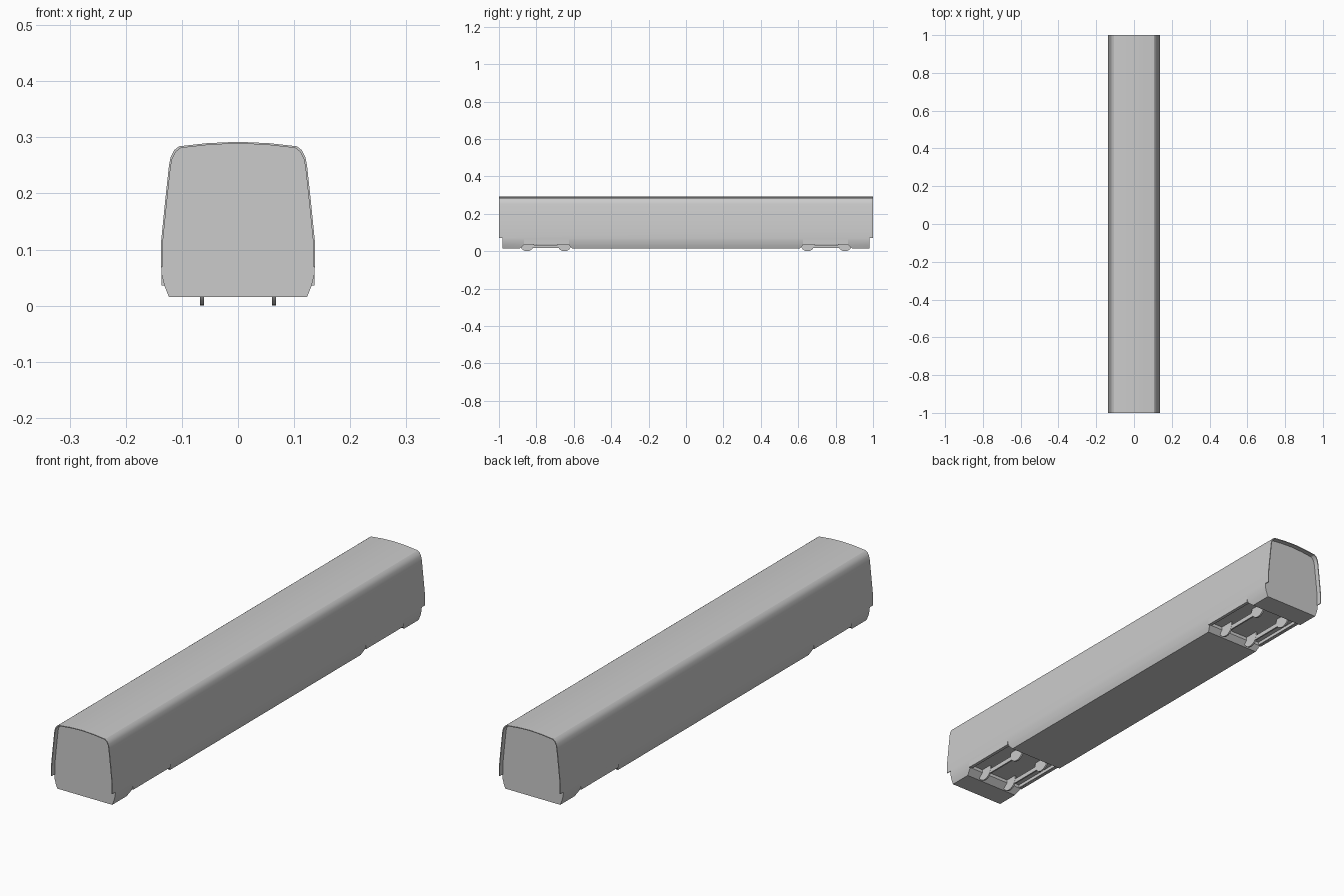
import bpy, bmesh, math

if "Cube" in bpy.data.objects:
    bpy.data.objects.remove(bpy.data.objects["Cube"])

# Half cross-section of the carriage, bottom to roof crown (x, z)
HALF = [(0.123, 0.015), (0.131, 0.035), (0.136, 0.055), (0.137, 0.07),
        (0.137, 0.115), (0.130, 0.185), (0.123, 0.25), (0.120, 0.265),
        (0.114, 0.277), (0.105, 0.284), (0.055, 0.2895), (0, 0.292)]


def mirror_profile(half):
    return half + [(-x, z) for x, z in reversed(half) if x > 0]


def prism(name, pts, lo, hi, axis='y'):
    """Extrude a closed outline along x (points are y,z) or y (points are x,z)."""
    def place(p, d):
        return (p[0], d, p[1]) if axis == 'y' else (d, p[0], p[1])
    bm = bmesh.new()
    a = [bm.verts.new(place(p, lo)) for p in pts]
    b = [bm.verts.new(place(p, hi)) for p in pts]
    n = len(pts)
    bm.faces.new(a)
    bm.faces.new(b[::-1])
    for i in range(n):
        bm.faces.new((a[i], b[i], b[(i + 1) % n], a[(i + 1) % n]))
    bmesh.ops.recalc_face_normals(bm, faces=bm.faces)
    me = bpy.data.meshes.new(name)
    bm.to_mesh(me)
    bm.free()
    ob = bpy.data.objects.new(name, me)
    bpy.context.collection.objects.link(ob)
    return ob


def rect(x0, x1, z0, z1):
    return [(x0, z0), (x1, z0), (x1, z1), (x0, z1)]


def activate(ob):
    bpy.ops.object.select_all(action='DESELECT')
    ob.select_set(True)
    bpy.context.view_layer.objects.active = ob


def cut(target, cutter):
    activate(target)
    mod = target.modifiers.new("cut", 'BOOLEAN')
    mod.operation = 'DIFFERENCE'
    mod.solver = 'EXACT'
    mod.object = cutter
    bpy.ops.object.modifier_apply(modifier=mod.name)
    bpy.data.objects.remove(cutter, do_unlink=True)


# Carriage shell
body = prism("carriage_body", mirror_profile(HALF), -1, 1)

# Recessed end walls: a thin rim of side and roof panels overhangs each end
inner = [(max(x - 0.003, 0), z - 0.003) for x, z in HALF]
inner[0] = (0.12, 0.0)
for s in (-1, 1):
    lo, hi = sorted((s * 0.98, s * 1.05))
    cut(body, prism("end_cutter", mirror_profile(inner), lo, hi))
    cut(body, prism("end_cutter", rect(-0.2, 0.2, -0.01, 0.07), lo, hi))

# Bogie openings: side arch plus a deeper well between the skirts
for s in (-1, 1):
    arch = [(0.598, 0.0), (0.61, 0.015), (0.628, 0.037), (0.862, 0.037),
            (0.888, 0.015), (0.90, 0.0)]
    cut(body, prism("arch_cutter", [(s * y, z) for y, z in arch],
                    -0.2, 0.2, 'x'))
    lo, hi = sorted((s * 0.628, s * 0.862))
    cut(body, prism("well_cutter", rect(-0.122, 0.122, 0.03, 0.05), lo, hi))
activate(body)
bpy.ops.object.shade_smooth_by_angle(angle=math.radians(30))

for s in (-1, 1):
    end = "front" if s < 0 else "rear"
    for side in (-1, 1):
        label = end + ("_left" if side < 0 else "_right")
        # Flared skirt above the bogie
        lo, hi = sorted((s * 0.625, s * 0.865))
        prism(label + "_skirt", [(side * 0.1365, 0.062), (side * 0.1365, 0.036),
                                 (side * 0.128, 0.036)], lo, hi)
        # Bogie side frame joining the two wheels
        x = side * 0.064
        lo, hi = sorted((s * 0.65, s * 0.85))
        prism(label + "_bogie_frame", rect(x - 0.003, x + 0.003, 0.016, 0.034), lo, hi)
        # Wheels
        for y in (0.65, 0.85):
            bpy.ops.mesh.primitive_cylinder_add(
                vertices=24, radius=0.0375, depth=0.007,
                location=(x, s * y, 0.0375), rotation=(0, math.pi / 2, 0))
            wheel = bpy.context.object
            wheel.name = label + "_wheel"
            bpy.ops.object.shade_smooth_by_angle(angle=math.radians(30))
